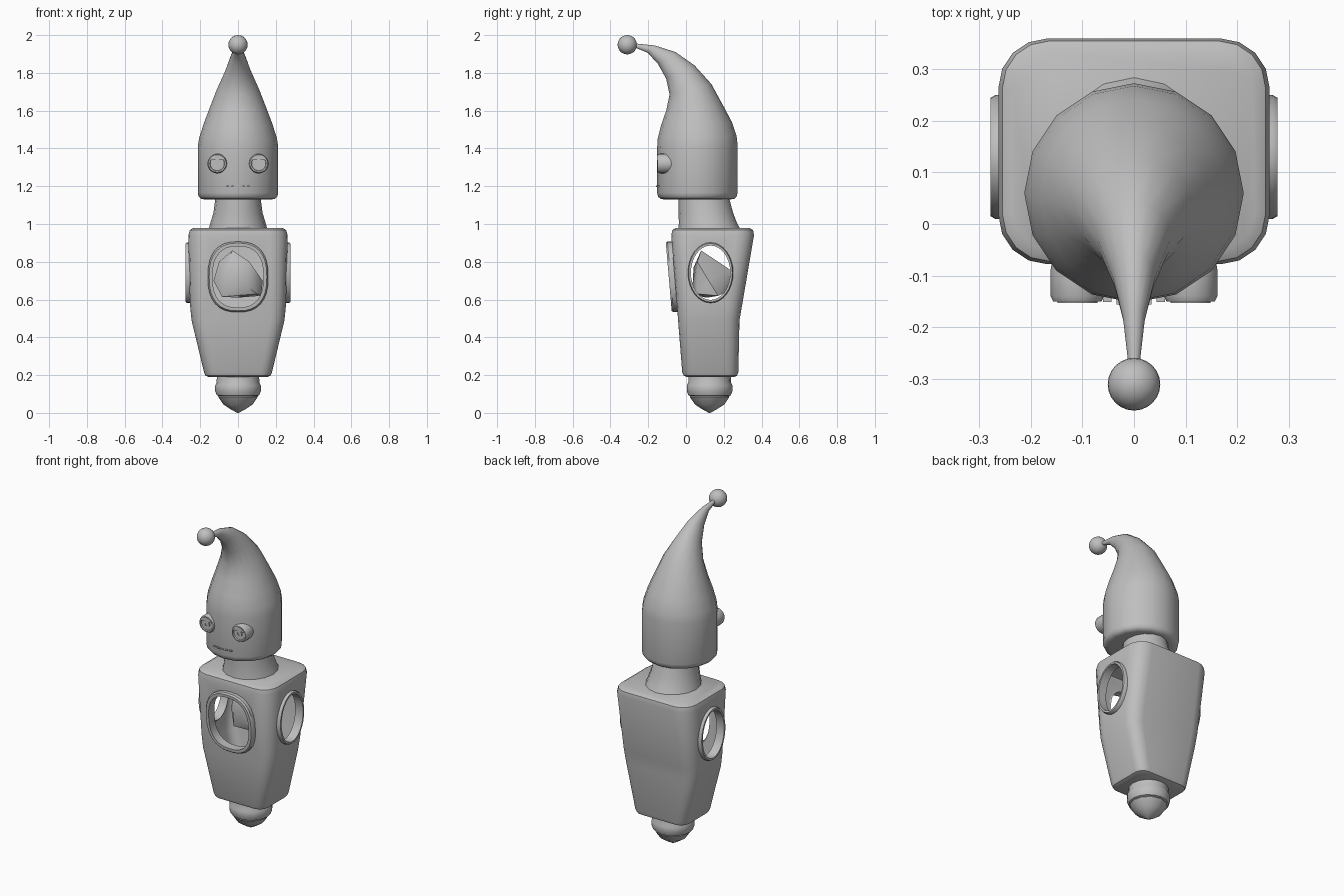
import bpy, bmesh, math
from mathutils import Vector

if "Cube" in bpy.data.objects:
    bpy.data.objects.remove(bpy.data.objects["Cube"])

grey = bpy.data.materials.new("plain_grey")
grey.diffuse_color = (0.52, 0.52, 0.52, 1)
grey.use_nodes = True
grey.node_tree.nodes["Principled BSDF"].inputs["Base Color"].default_value = grey.diffuse_color
TAU = 2 * math.pi


def finish(name, bm, angle=40):
    bmesh.ops.recalc_face_normals(bm, faces=bm.faces)
    me = bpy.data.meshes.new(name)
    bm.to_mesh(me)
    bm.free()
    me.materials.append(grey)
    ob = bpy.data.objects.new(name, me)
    bpy.context.collection.objects.link(ob)
    smooth(ob, angle)
    return ob


def smooth(ob, angle=40):
    bpy.ops.object.select_all(action='DESELECT')
    ob.select_set(True)
    bpy.context.view_layer.objects.active = ob
    bpy.ops.object.shade_smooth_by_angle(angle=math.radians(angle))


def loft(name, rings, closed=False, angle=40):
    """Skin a list of point loops; cap the ends or join last to first."""
    bm = bmesh.new()
    vs = [[bm.verts.new(p) for p in r] for r in rings]
    n = len(vs[0])
    pairs = list(zip(vs, vs[1:])) + ([(vs[-1], vs[0])] if closed else [])
    for a, b in pairs:
        for i in range(n):
            j = (i + 1) % n
            bm.faces.new((a[i], a[j], b[j], b[i]))
    if not closed:
        bm.faces.new(vs[0][::-1])
        bm.faces.new(vs[-1])
    return finish(name, bm, angle)


def rounded_rect(z, hx, y0, y1, r, seg=4):
    pts = []
    for k, (cx, cy) in enumerate(((hx - r, y1 - r), (r - hx, y1 - r), (r - hx, y0 + r), (hx - r, y0 + r))):
        for i in range(seg + 1):
            a = (k + i / seg) * math.pi / 2
            pts.append((cx + r * math.cos(a), cy + r * math.sin(a), z))
    return pts


def circle(z, r, cy, n=16, ry=None):
    return [(r * math.sin(TAU * i / n), cy - (ry or r) * math.cos(TAU * i / n), z) for i in range(n)]


def oval(a, b, power, n=32):
    def c(v):
        return math.copysign(abs(v) ** (2 / power), v)
    return [(a * c(math.cos(TAU * i / n)), b * c(math.sin(TAU * i / n))) for i in range(n)]


# Windows: wall planes used by both openings and frames
def front_pt(u, v, d):
    z = 0.72 + v
    return (u, -0.045 - (z - 0.53) * 0.086 - d, z)


def side_pt(s):
    return lambda u, v, d: (s * (0.25 + d), 0.13 + u, 0.742 + v)


def frame(name, place, a, b, power, w, depth):
    outer, inner = oval(a, b, power), oval(a - w, b - w, power)
    mid = oval(a - w * 0.3, b - w * 0.3, power)
    loft(name, [[place(u, v, d) for u, v in loop] for loop, d in
                ((outer, -0.01), (outer, depth * 0.7), (mid, depth), (inner, depth), (inner, -0.025))],
         closed=True)


# Hollow body with three window openings
body = loft("body", [
    rounded_rect(0.19, 0.155, 0.005, 0.255, 0.05),
    rounded_rect(0.197, 0.172, -0.012, 0.27, 0.055),
    rounded_rect(0.215, 0.18, -0.02, 0.277, 0.06),
    rounded_rect(0.49, 0.246, -0.042, 0.283, 0.075),
    rounded_rect(0.57, 0.254, -0.048, 0.297, 0.08),
    rounded_rect(0.94, 0.263, -0.078, 0.36, 0.095),
    rounded_rect(0.968, 0.255, -0.072, 0.355, 0.09),
    rounded_rect(0.98, 0.235, -0.052, 0.335, 0.075)])
shell = body.modifiers.new("shell", 'SOLIDIFY')
shell.thickness = 0.02
shell.offset = -1
front_cut = loft("front_cutter", [[front_pt(u, v, d) for u, v in oval(0.136, 0.163, 2.5)] for d in (-0.07, 0.1)])
side_cut = loft("side_cutter", [[(x, 0.13 + u, 0.742 + v) for u, v in oval(0.106, 0.146, 2)] for x in (-0.4, 0.4)])
for cutter in (front_cut, side_cut):
    cutter.hide_render = True
    mod = body.modifiers.new("opening", 'BOOLEAN')
    mod.operation = 'DIFFERENCE'
    mod.solver = 'EXACT'
    mod.object = cutter
smooth(body)
for name in ("shell", *[m.name for m in body.modifiers if m.type == 'BOOLEAN']):
    bpy.ops.object.modifier_apply(modifier=name)
for cutter in (front_cut, side_cut):
    bpy.data.objects.remove(cutter)
smooth(body)

# Window frames
frame("front_window_frame", front_pt, 0.16, 0.187, 2.5, 0.025, 0.03)
for s, n in ((-1, "left"), (1, "right")):
    frame(n + "_window_frame", side_pt(s), 0.12, 0.16, 2, 0.016, 0.028)

# Faceted stone inside the body
bm = bmesh.new()
for p in ((-0.03, 0.08, 0.86), (0.06, 0.06, 0.80), (0.13, 0.12, 0.70), (0.125, 0.17, 0.62), (0, 0.11, 0.61),
          (-0.085, 0.08, 0.615), (-0.13, 0.12, 0.70), (-0.1, 0.1, 0.80), (0.02, 0.23, 0.76), (0, 0.235, 0.65),
          (0.03, 0.035, 0.68), (-0.06, 0.04, 0.77), (-0.09, 0.2, 0.65), (0.1, 0.06, 0.63)):
    bm.verts.new(p)
bmesh.ops.convex_hull(bm, input=bm.verts)
finish("inner_stone", bm)

# Neck
loft("neck", [circle(0.965, 0.158, 0.125, 16, 0.168), circle(1.0, 0.148, 0.117, 16, 0.155),
              circle(1.06, 0.13, 0.105, 16, 0.144), circle(1.15, 0.118, 0.093, 16, 0.132)])

# Head and curled hood: upright wall, then sections given by front point, back point, half width
rings = [circle(z, r, 0.06) for z, r in ((1.13, 0.175), (1.133, 0.195), (1.145, 0.208), (1.165, 0.213))]
for fy, fz, by, bz, w in ((-0.153, 1.40, 0.273, 1.42, 0.213), (-0.15, 1.45, 0.268, 1.465, 0.205),
                          (-0.133, 1.52, 0.243, 1.54, 0.182), (-0.105, 1.60, 0.195, 1.63, 0.15),
                          (-0.087, 1.685, 0.135, 1.74, 0.112), (-0.105, 1.77, 0.045, 1.84, 0.07),
                          (-0.15, 1.85, -0.055, 1.91, 0.041), (-0.205, 1.908, -0.165, 1.945, 0.021),
                          (-0.28, 1.938, -0.28, 1.957, 0.01)):
    f, b = Vector((0, fy, fz)), Vector((0, by, bz))
    mid, half = (f + b) / 2, (f - b) / 2
    rings.append([mid + half * math.cos(TAU * i / 16) + Vector((w * math.sin(TAU * i / 16), 0, 0))
                  for i in range(16)])
loft("head_and_hood", rings)

# Ball on the hood tip
bm = bmesh.new()
bmesh.ops.create_uvsphere(bm, u_segments=24, v_segments=14, radius=0.051)
bmesh.ops.translate(bm, verts=bm.verts, vec=(0, -0.311, 1.949))
finish("hood_ball", bm)

# Eyes: turned drum, pupil ring and upper lid
for s, n in ((-1, "left"), (1, "right")):
    def disc(y, r, count=20, cx=s * 0.11):
        return [(cx + r * math.cos(TAU * i / count), y, 1.32 + r * math.sin(TAU * i / count)) for i in range(count)]
    loft(n + "_eye", [disc(-0.05, 0.045), disc(-0.09, 0.052), disc(-0.14, 0.052), disc(-0.15, 0.047),
                      disc(-0.15, 0.04), disc(-0.144, 0.037)], angle=30)
    loft(n + "_pupil", [disc(-0.14, 0.02), disc(-0.15, 0.02), disc(-0.15, 0.009), disc(-0.145, 0.009)], angle=30)
    arc = [math.pi * (0.14 + 0.72 * i / 10) for i in range(11)]
    loft(n + "_eyelid", [[(s * 0.11 + 0.043 * math.cos(a), y, 1.32 + 0.043 * math.sin(a)) for a in arc]
                         for y in (-0.14, -0.153)], angle=30)

# Stitched mouth
for i in range(5):
    bm = bmesh.new()
    bmesh.ops.create_cube(bm, size=1)
    x = (i - 2) * 0.026
    bmesh.ops.scale(bm, verts=bm.verts, vec=(0.016, 0.014, 0.006))
    bmesh.ops.translate(bm, verts=bm.verts, vec=(x, 0.062 - math.sqrt(0.213 ** 2 - x * x), 1.2))
    finish("mouth_stitch", bm)

# Base: collar and pointed foot
loft("base_collar", [circle(z, r, 0.125) for z, r in
                     ((0.2, 0.112), (0.16, 0.113), (0.145, 0.121), (0.115, 0.121), (0.093, 0.112), (0.088, 0.1))])
loft("base_foot", [circle(z, r, 0.125, 12) for z, r in
                   ((0.1, 0.1), (0.085, 0.105), (0.045, 0.078), (0.02, 0.04), (0.0, 0.004))])
